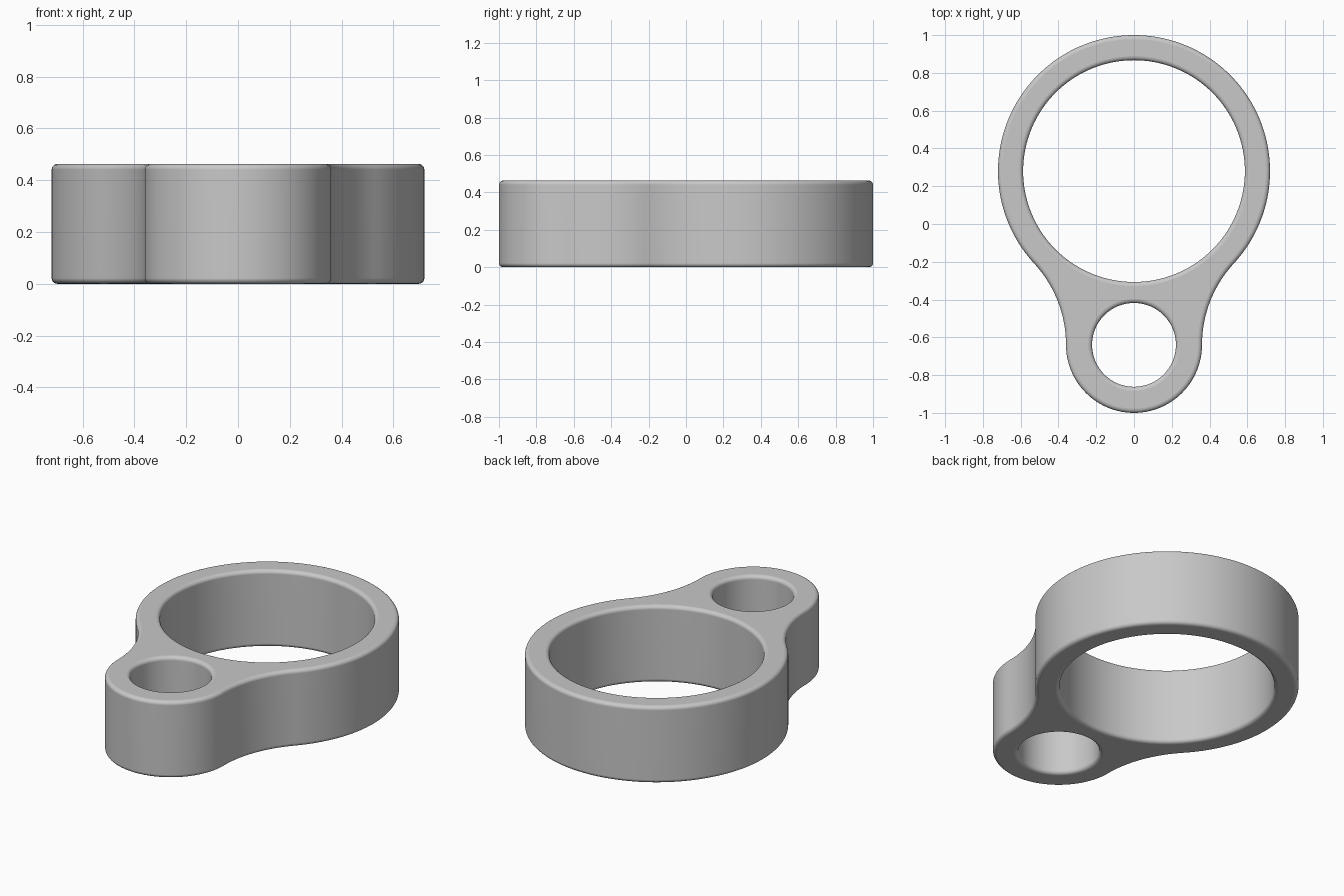
import bpy
import bmesh
from math import sin, cos, pi, atan2, hypot

cube = bpy.data.objects.get("Cube")
if cube:
    bpy.data.objects.remove(cube, do_unlink=True)

HEIGHT = 0.463
ROUND = 0.022
STEPS = 5
BIG_Y, BIG_R, BIG_HOLE = 0.28, 0.72, 0.587
EYE_Y, EYE_R, EYE_HOLE = -0.64, 0.36, 0.222


def arc(cx, cy, r, a0, a1, n, side=1):
    """Points with their outward normals; the end point is left out."""
    out = []
    for i in range(n):
        a = a0 + (a1 - a0) * i / n
        c, s = cos(a), sin(a)
        out.append((cx + r * c, cy + r * s, side * c, side * s))
    return out


# Concave neck arc, tangent to the small end at its widest point and to the big ring
gap = BIG_Y - EYE_Y
neck_r = (gap**2 + EYE_R**2 - BIG_R**2) / (2 * (BIG_R - EYE_R))
neck_x = EYE_R + neck_r
touch = atan2(-gap, neck_x)

outline = arc(0, BIG_Y, BIG_R, touch, pi - touch, 128)
outline += arc(-neck_x, EYE_Y, neck_r, -touch, 0, 20, -1)
outline += arc(0, EYE_Y, EYE_R, pi, 2 * pi, 64)
outline += arc(neck_x, EYE_Y, neck_r, pi, pi + touch, 20, -1)
big_hole = arc(0, BIG_Y, BIG_HOLE, 0, 2 * pi, 128, -1)
small_hole = arc(0, EYE_Y, EYE_HOLE, 0, 2 * pi, 64, -1)

# Wall section: (inset, height) with rounded lower and upper edges
quarter = [i / STEPS * pi / 2 for i in range(STEPS + 1)]
section = [(ROUND * (1 - sin(a)), ROUND * (1 - cos(a))) for a in quarter]
section += [(inset, HEIGHT - z) for inset, z in reversed(section)]

bm = bmesh.new()
bottom_edges, top_edges = [], []
for loop in (outline, big_hole, small_hole):
    rings = [[bm.verts.new((x - nx * inset, y - ny * inset, z))
              for x, y, nx, ny in loop] for inset, z in section]
    n = len(loop)
    for low, high in zip(rings, rings[1:]):
        for i in range(n):
            j = (i + 1) % n
            bm.faces.new((low[i], low[j], high[j], high[i])).smooth = True
    for ring, store in ((rings[0], bottom_edges), (rings[-1], top_edges)):
        store += [bm.edges.get((ring[i], ring[(i + 1) % n])) for i in range(n)]

# Flat top and bottom, leaving both holes open
for edges, direction in ((bottom_edges, -1), (top_edges, 1)):
    made = bmesh.ops.triangle_fill(bm, edges=edges, use_beauty=True,
                                   normal=(0, 0, direction))
    for item in made["geom"]:
        if isinstance(item, bmesh.types.BMFace):
            item.smooth = False
bmesh.ops.recalc_face_normals(bm, faces=bm.faces[:])

mesh = bpy.data.meshes.new("ring_link")
bm.to_mesh(mesh)
bm.free()
link = bpy.data.objects.new("ring_link", mesh)
bpy.context.collection.objects.link(link)

# Keep the long walls evenly shaded next to the rounded edges
weighted = link.modifiers.new("even_shading", "WEIGHTED_NORMAL")
weighted.keep_sharp = True

grey = bpy.data.materials.new("plain grey")
grey.use_nodes = True
colour = (0.58, 0.58, 0.58, 1)
grey.diffuse_color = colour
grey.node_tree.nodes["Principled BSDF"].inputs["Base Color"].default_value = colour
mesh.materials.append(grey)
